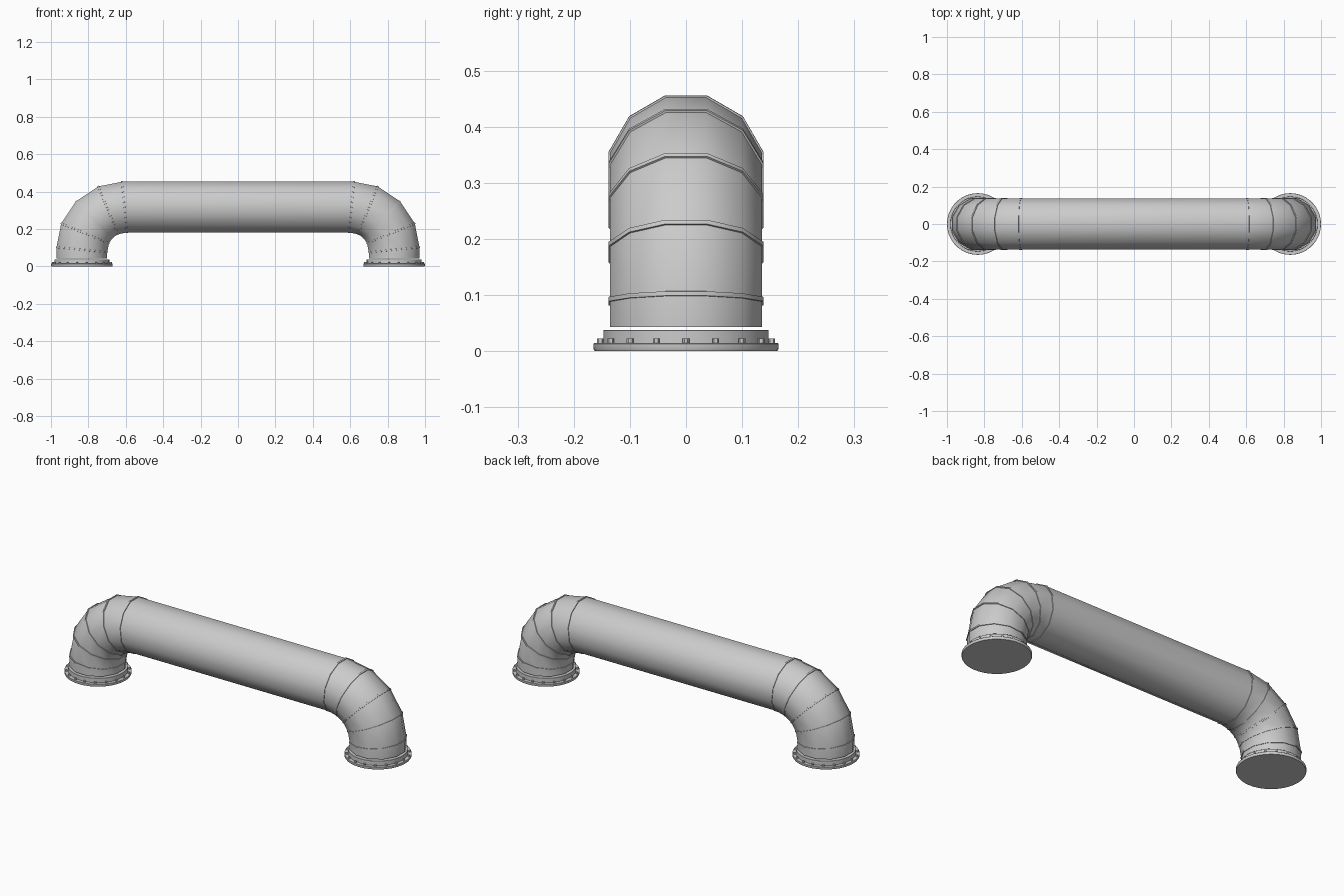
import bpy, bmesh
from math import sin, cos, pi, radians
from mathutils import Vector

if "Cube" in bpy.data.objects:
    bpy.data.objects.remove(bpy.data.objects["Cube"])

SIDES, RAD = 12, 0.1403              # 12-sided pipe, flats facing y and z
CX, CZ, BEND = 0.607, 0.089, 0.228   # elbow centre and centreline radius
LEG_X = CX + BEND


def finish(name, bm, angle=35):
    bmesh.ops.recalc_face_normals(bm, faces=bm.faces)
    me = bpy.data.meshes.new(name)
    bm.to_mesh(me)
    bm.free()
    ob = bpy.data.objects.new(name, me)
    bpy.context.collection.objects.link(ob)
    bpy.ops.object.select_all(action='DESELECT')
    ob.select_set(True)
    bpy.context.view_layer.objects.active = ob
    bpy.ops.object.shade_smooth_by_angle(angle=radians(angle))
    return ob


def ring(bm, p, n, half, r):
    """Ring in the mitre plane at p (normal n), stretched to suit the turn."""
    side = Vector((0, 1, 0))
    out = side.cross(n) / cos(half)
    vs = []
    for i in range(SIDES):
        a = 2 * pi * (i + 0.5) / SIDES
        vs.append(bm.verts.new(p + side * r * cos(a) + out * r * sin(a)))
    return vs


def skin(bm, a, b):
    for i in range(len(a)):
        j = (i + 1) % len(a)
        bm.faces.new((a[i], a[j], b[j], b[i]))


# centreline: up the right leg, over, and down the left leg
right = [Vector((LEG_X, 0, 0.043))]
for k in range(5):
    a = radians(22.5 * k)
    right.append(Vector((CX + BEND * cos(a), 0, CZ + BEND * sin(a))))
path = right + [Vector((-p.x, 0, p.z)) for p in reversed(right)]

# mitre frame at every point of the path
frames = []
for i, p in enumerate(path):
    d0 = (p - path[i - 1]).normalized() if i else (path[1] - p).normalized()
    d1 = (path[i + 1] - p).normalized() if i < len(path) - 1 else d0
    frames.append((p, (d0 + d1).normalized(), d0.angle(d1, 0) / 2))

# pipe with segmented elbows
bm = bmesh.new()
rings = [ring(bm, p, n, h, RAD) for p, n, h in frames]
for a, b in zip(rings, rings[1:]):
    skin(bm, a, b)
bm.faces.new(rings[0])
bm.faces.new(rings[-1])
finish("pipe", bm, 31)

# raised weld bands at each mitre joint
bm = bmesh.new()
for p, n, h in frames[1:-1]:
    loops = [ring(bm, p + n * o, n, h, RAD + e) for o, e in
             ((-0.005, -0.006), (-0.004, 0.003), (0.004, 0.003), (0.005, -0.006))]
    for k in range(4):
        skin(bm, loops[k], loops[(k + 1) % 4])
finish("joint_bands", bm)


def lathe(bm, x, profile, sides=36):
    """Closed turned solid about a vertical axis from (radius, z) pairs."""
    loops = [[bm.verts.new((x + r * cos(2 * pi * i / sides),
                            r * sin(2 * pi * i / sides), z))
              for i in range(sides)] for r, z in profile]
    for a, b in zip(loops, loops[1:]):
        skin(bm, a, b)
    bm.faces.new(loops[0])
    bm.faces.new(loops[-1])


for s, label in ((1, "right"), (-1, "left")):
    x = s * LEG_X
    # stepped base flange
    bm = bmesh.new()
    lathe(bm, x, [(0.163, 0), (0.165, 0.004), (0.165, 0.013), (0.164, 0.014),
                  (0.147, 0.014), (0.147, 0.037), (0.146, 0.038)])
    finish(label + "_flange", bm)

    # circle of 18 bolt heads
    bm = bmesh.new()
    for i in range(18):
        a = 2 * pi * i / 18
        res = bmesh.ops.create_cone(bm, cap_ends=True, segments=6, radius1=0.006,
                                    radius2=0.006, depth=0.009)
        bmesh.ops.translate(bm, verts=res["verts"],
                            vec=(x + 0.155 * cos(a), 0.155 * sin(a), 0.0175))
    finish(label + "_bolts", bm)
